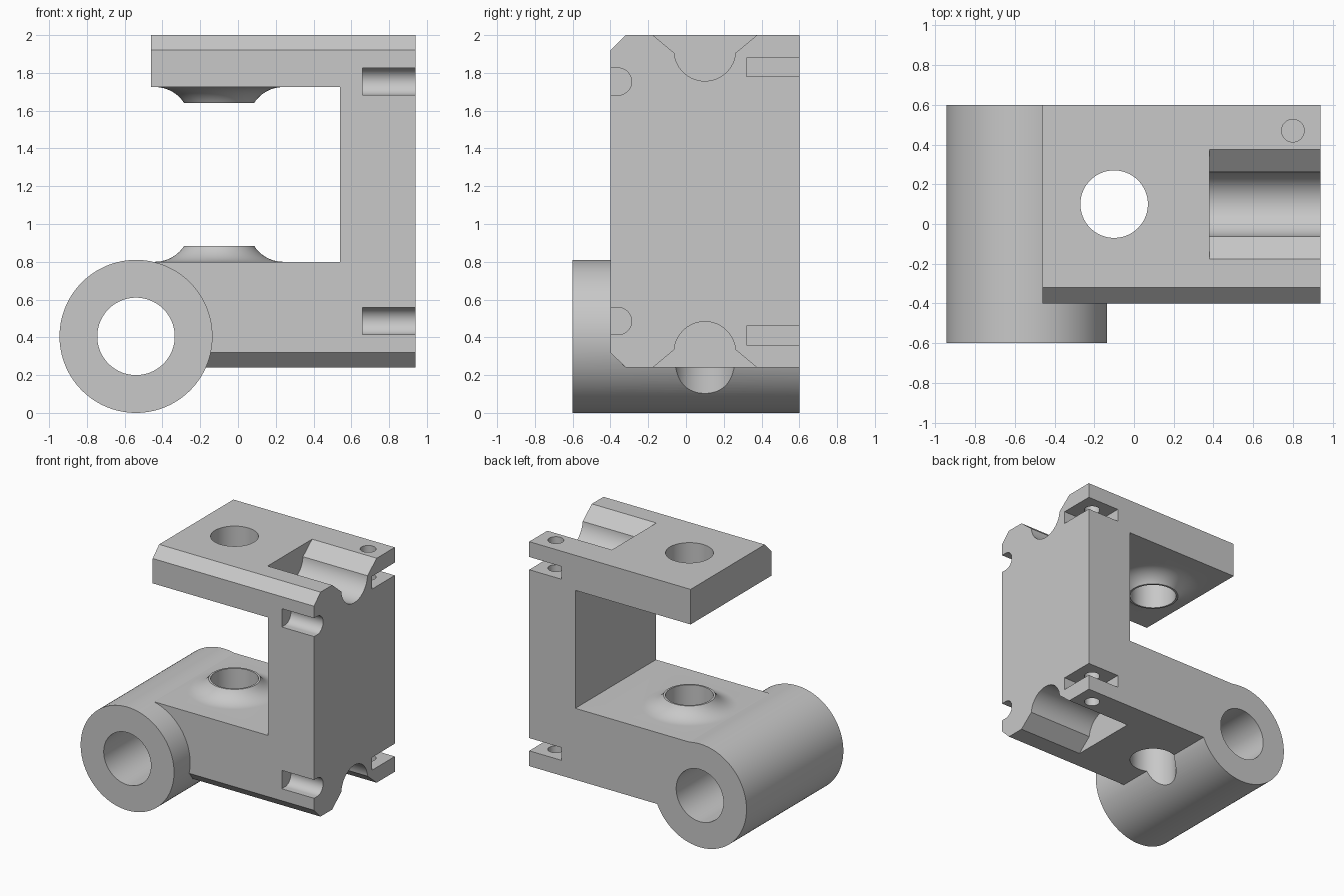
import bpy
import bmesh
from math import sin, cos, pi, radians, asin

if "Cube" in bpy.data.objects:
    bpy.data.objects.remove(bpy.data.objects["Cube"], do_unlink=True)

grey = bpy.data.materials.new("plain grey")
grey.use_nodes = True
colour = (0.58, 0.58, 0.58, 1)
grey.diffuse_color = colour
grey.node_tree.nodes["Principled BSDF"].inputs["Base Color"].default_value = colour


def loft(name, rings):
    """Closed solid skinned through matching rings of points."""
    bm = bmesh.new()
    loops = [[bm.verts.new(p) for p in ring] for ring in rings]
    n = len(loops[0])
    for a, b in zip(loops, loops[1:]):
        for i in range(n):
            j = (i + 1) % n
            bm.faces.new((a[i], a[j], b[j], b[i]))
    bm.faces.new(loops[0])
    bm.faces.new(loops[-1])
    bmesh.ops.recalc_face_normals(bm, faces=bm.faces)
    mesh = bpy.data.meshes.new(name)
    bm.to_mesh(mesh)
    bm.free()
    mesh.materials.append(grey)
    obj = bpy.data.objects.new(name, mesh)
    bpy.context.collection.objects.link(obj)
    return obj


def prism(name, axis, profile, start, end):
    """Profile in the two remaining axes, extruded along the given axis."""
    place = {"x": lambda p, d: (d, p[0], p[1]),
             "y": lambda p, d: (p[0], d, p[1]),
             "z": lambda p, d: (p[0], p[1], d)}[axis]
    return loft(name, [[place(p, d) for p in profile] for d in (start, end)])


def arc(cx, cy, r, a, b, steps):
    return [(cx + r * cos(radians(a + (b - a) * i / steps)),
             cy + r * sin(radians(a + (b - a) * i / steps))) for i in range(steps + 1)]


def circle(cx, cy, r, n=96):
    return arc(cx, cy, r, 0, 360, n)[:-1]


def rect(x0, x1, y0, y1):
    return [(x0, y0), (x1, y0), (x1, y1), (x0, y1)]


def combine(target, other, operation):
    mod = target.modifiers.new("combine", "BOOLEAN")
    mod.operation = operation
    mod.solver = "EXACT"
    mod.object = other
    bpy.context.view_layer.objects.active = target
    bpy.ops.object.modifier_apply(modifier=mod.name)
    bpy.data.objects.remove(other, do_unlink=True)


def flip(profile):
    """Mirror a (y, z) profile about the block's mid height."""
    return [(y, 2.24 - z) for y, z in profile]


# Main block with chamfered front edges, opened into a C shape
block = prism("clamp_bracket", "x",
              [(-0.32, 0.24), (0.6, 0.24), (0.6, 2), (-0.32, 2), (-0.4, 1.92), (-0.4, 0.32)],
              -0.46, 0.94)
combine(block, prism("jaw_opening", "y", rect(-1, 0.54, 0.8, 1.725), -1, 1), "DIFFERENCE")

# Hinge barrel
combine(block, prism("hinge_barrel", "y", circle(-0.54, 0.405, 0.405, 128), -0.6, 0.6), "UNION")

# Flared bosses facing each other inside the jaw
HX, HY = -0.1, 0.1
flare_radius = 0.184
sweep = asin(0.155 / flare_radius)
flare = [(0.34, -0.03)] + [(0.34 - flare_radius * sin(sweep * i / 12),
                            flare_radius * (1 - cos(sweep * i / 12))) for i in range(13)]
for base, direction in ((0.8, 1), (1.725, -1)):
    rings = [[(x, y, base + direction * h) for x, y in circle(HX, HY, r)] for r, h in flare]
    combine(block, loft("boss", rings), "UNION")

# Hinge bore and the vertical shaft hole
combine(block, prism("hinge_bore", "y", circle(-0.54, 0.405, 0.205), -1, 1), "DIFFERENCE")
combine(block, prism("shaft_hole", "z", circle(HX, HY, 0.17), -0.5, 2.5), "DIFFERENCE")

# Rod channels, front rod slots, nut slots and screw holes, top and bottom
channel = [(-0.236, 2.05)] + arc(0.1, 1.92, 0.163, 185, 355, 36) + [(0.436, 2.05)]
front_slot = [(-0.5, 1.682)] + arc(-0.36, 1.754, 0.072, -90, 90, 32) + [(-0.5, 1.826)]
nut_slot = rect(0.32, 0.7, 1.78, 1.88)
for mirror in (lambda p: p, flip):
    combine(block, prism("rod_channel", "x", mirror(channel), 0.38, 1.1), "DIFFERENCE")
    combine(block, prism("front_slot", "x", mirror(front_slot), 0.66, 1.1), "DIFFERENCE")
    combine(block, prism("nut_slot", "x", mirror(nut_slot), 0.66, 1.1), "DIFFERENCE")
for start, end in ((1.55, 2.2), (0.1, 0.69)):
    combine(block, prism("screw_hole", "z", circle(0.8, 0.47, 0.057, 48), start, end), "DIFFERENCE")

# Smooth round surfaces, crisp edges
bpy.ops.object.select_all(action="DESELECT")
block.select_set(True)
bpy.context.view_layer.objects.active = block
bpy.ops.object.shade_smooth_by_angle(angle=radians(12))
